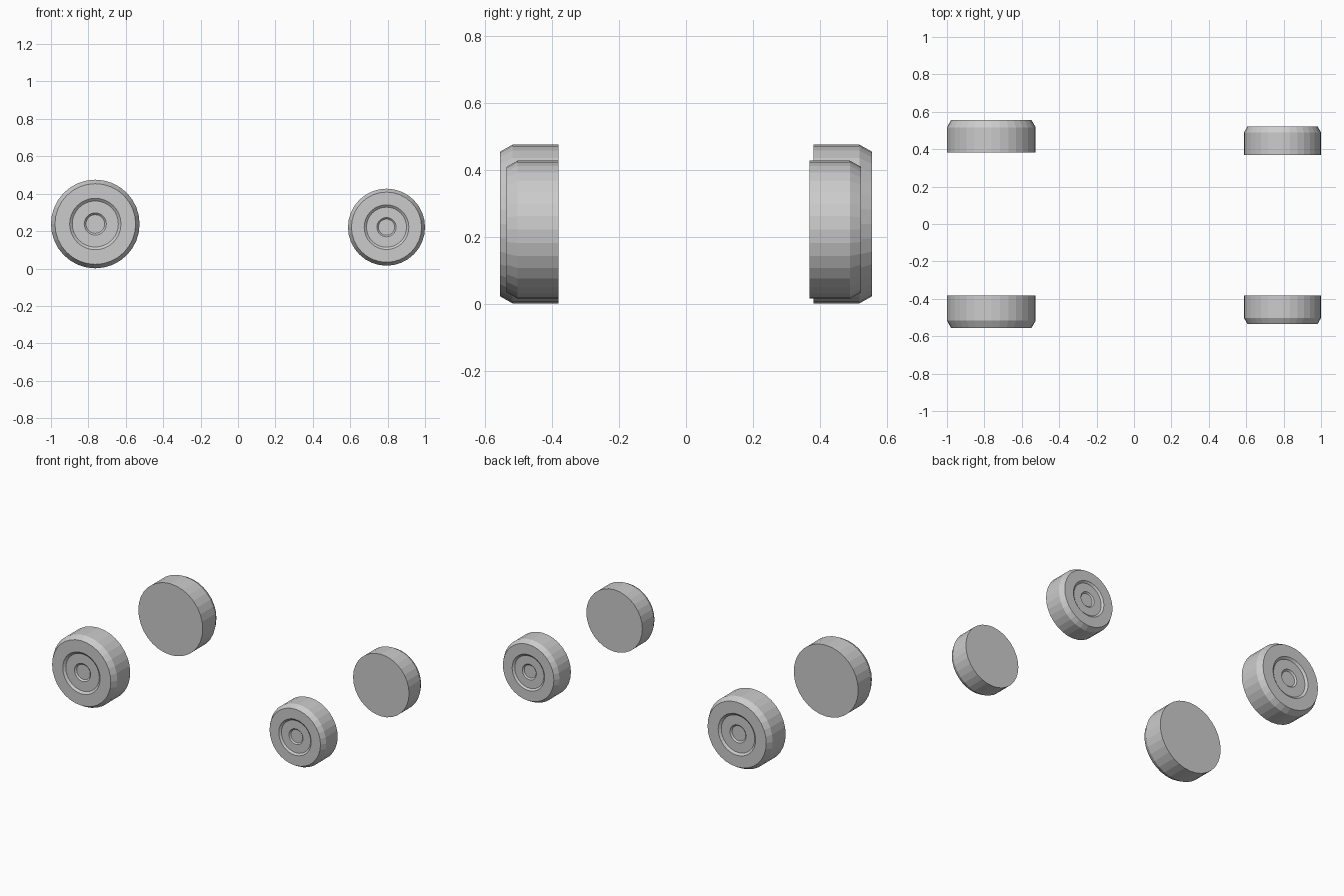
import bpy, bmesh
from math import sin, cos, pi

if "Cube" in bpy.data.objects:
    bpy.data.objects.remove(bpy.data.objects["Cube"])

SEGMENTS = 32

# Wheel half-section as (radius, depth), relative to tyre radius 1.
# Depth is measured from the inner face (0) towards the outer face.
def wheel_profile(width):
    return [
        (1.0, 0.0),                # flat inner cap edge
        (1.0, width - 0.16),       # tread
        (0.91, width),             # chamfered shoulder
        (0.58, width),             # sidewall
        (0.52, width - 0.05),      # rim step
        (0.25, width - 0.05),      # wheel disc
        (0.21, width - 0.09),      # hub recess
    ]

def make_wheel(name, x, z, radius, y_inner, y_outer):
    side = 1 if y_outer > y_inner else -1
    width = abs(y_outer - y_inner) / radius
    bm = bmesh.new()
    rings = []
    for r, d in wheel_profile(width):
        rings.append([bm.verts.new((x + radius * r * cos(2 * pi * i / SEGMENTS),
                                    y_inner + side * radius * d,
                                    z + radius * r * sin(2 * pi * i / SEGMENTS)))
                      for i in range(SEGMENTS)])
    for a, b in zip(rings, rings[1:]):
        for i in range(SEGMENTS):
            j = (i + 1) % SEGMENTS
            bm.faces.new((a[i], a[j], b[j], b[i]))
    bm.faces.new(rings[0])     # inner cap
    bm.faces.new(rings[-1])    # hub centre
    bmesh.ops.recalc_face_normals(bm, faces=bm.faces)
    mesh = bpy.data.meshes.new(name)
    bm.to_mesh(mesh)
    bm.free()
    obj = bpy.data.objects.new(name, mesh)
    bpy.context.collection.objects.link(obj)
    return obj

# Large wheel pair at -x
make_wheel("large_wheel_near", -0.763, 0.238, 0.237, -0.381, -0.555)
make_wheel("large_wheel_far", -0.763, 0.238, 0.237, 0.381, 0.555)

# Small wheel pair at +x
make_wheel("small_wheel_near", 0.794, 0.221, 0.206, -0.381, -0.535)
make_wheel("small_wheel_far", 0.794, 0.221, 0.206, 0.369, 0.522)
